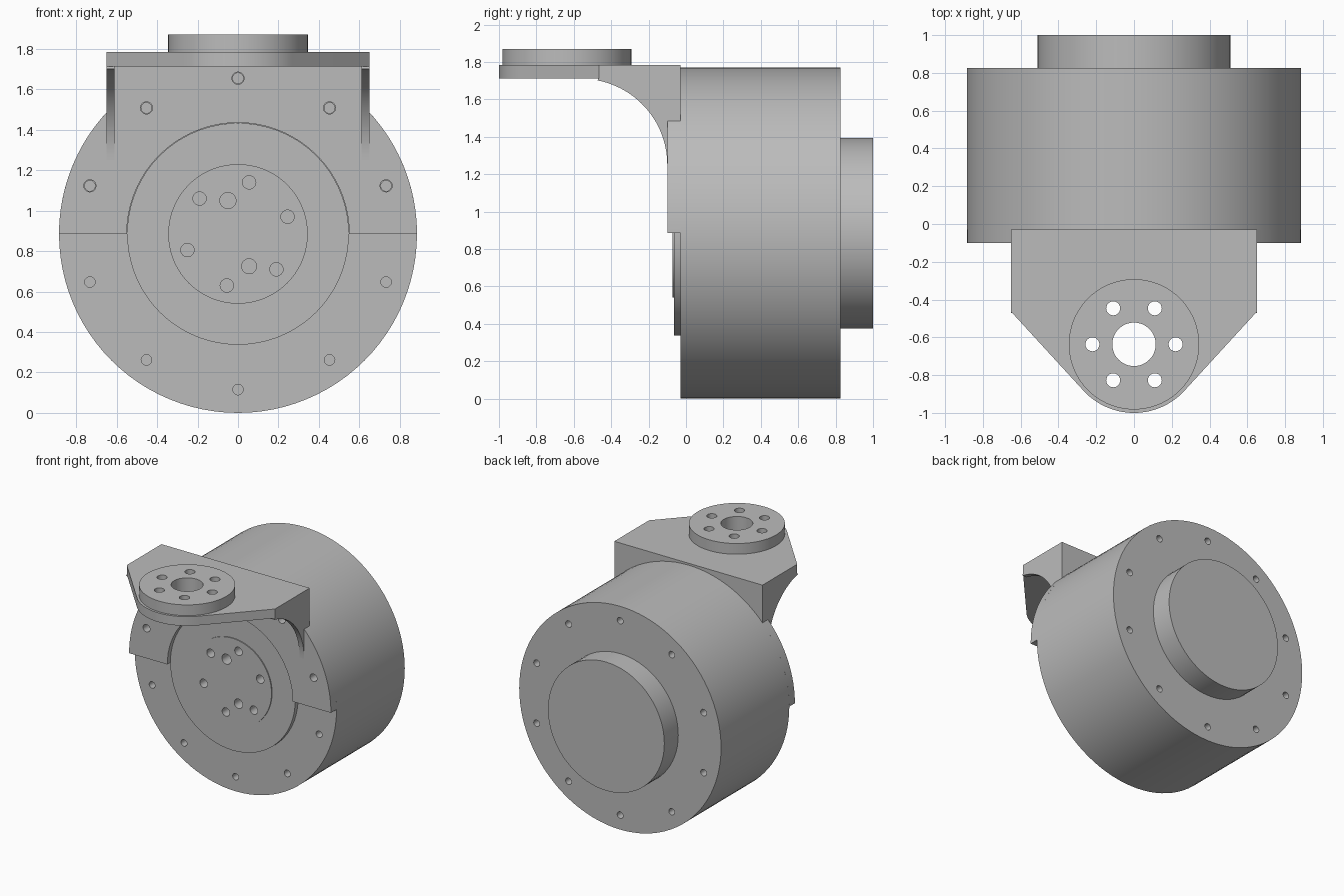
import bpy, bmesh
from math import sin, cos, pi, radians, sqrt, acos, atan2
from mathutils import Vector

if "Cube" in bpy.data.objects:
    bpy.data.objects.remove(bpy.data.objects["Cube"], do_unlink=True)

grey = bpy.data.materials.new("light grey metal")
grey.use_nodes = True
GREY = (0.5, 0.5, 0.5, 1)
grey.diffuse_color = GREY
grey.node_tree.nodes["Principled BSDF"].inputs["Base Color"].default_value = GREY

R = 0.885      # housing radius and axle height
AXES = {       # map a flat outline (u, v) and a depth d to space
    "x": lambda u, v, d: Vector((d, u, v)),
    "y": lambda u, v, d: Vector((u, d, v)),
    "z": lambda u, v, d: Vector((u, v, d)),
}


def arc(cu, cv, r, a0, a1, n):
    return [(cu + r * cos(a0 + (a1 - a0) * i / n), cv + r * sin(a0 + (a1 - a0) * i / n))
            for i in range(n + 1)]


def circle(cu, cv, r, n=72):
    return arc(cu, cv, r, 0, 2 * pi, n)[:-1]


def prism(name, outlines, axis, d0, d1):
    """Extrude one or more closed outlines from depth d0 to d1."""
    bm = bmesh.new()
    for pts in outlines:
        lo, hi = ([bm.verts.new(AXES[axis](u, v, d)) for u, v in pts] for d in (d0, d1))
        bm.faces.new(lo)
        bm.faces.new(hi[::-1])
        for i in range(len(pts)):
            j = (i + 1) % len(pts)
            bm.faces.new((lo[j], lo[i], hi[i], hi[j]))
    bmesh.ops.recalc_face_normals(bm, faces=bm.faces[:])
    mesh = bpy.data.meshes.new(name)
    bm.to_mesh(mesh)
    bm.free()
    mesh.materials.append(grey)
    ob = bpy.data.objects.new(name, mesh)
    bpy.context.collection.objects.link(ob)
    return ob


def activate(ob):
    bpy.ops.object.select_all(action="DESELECT")
    ob.select_set(True)
    bpy.context.view_layer.objects.active = ob


def drill(cutter, *targets):
    """Cut the holes into every target, then discard the cutter."""
    cutter.hide_render = True
    for ob in targets:
        activate(ob)
        mod = ob.modifiers.new("holes", "BOOLEAN")
        mod.operation, mod.solver, mod.object = "DIFFERENCE", "EXACT", cutter
        bpy.ops.object.modifier_apply(modifier=mod.name)
    bpy.data.objects.remove(cutter, do_unlink=True)


def bolt_circle(radius):
    return [circle(0.77 * cos(a), R + 0.77 * sin(a), radius, 20)
            for a in (radians(90 + 36 * k) for k in range(10))]


# Round housing, rear boss and front hub
housing = prism("housing", [circle(0, R, R, 96)], "y", -0.03, 0.825)
rear_boss = prism("rear_boss", [circle(0, R, 0.51)], "y", 0.82, 1.0)
front_hub = prism("front_hub", [circle(0, R, 0.548)], "y", -0.065, -0.03)
hub_cap = prism("hub_cap", [circle(0, R, 0.345)], "y", -0.073, -0.065)

# Upright bracket plate: upper half ring with a square shoulder on top
half, top, under = 0.65, 1.785, 1.712
corner = acos(half / R)
outline = (arc(0, R, R, 0, corner, 16) + [(half, top), (-half, top)]
           + arc(0, R, R, pi - corner, pi, 16) + arc(0, R, 0.55, pi, 0, 36))
bracket = prism("bracket_upright", [outline], "y", -0.1, -0.03)

# Horizontal arm: shoulders taper to a rounded nose around the flange
fy, nose = -0.637, 0.363
dx, dy = half, -0.465 - fy
tangent = atan2(dy, dx) - acos(nose / sqrt(dx * dx + dy * dy))
arm_outline = ([(-half, -0.1), (-half, -0.465)]
               + arc(0, fy, nose, -pi - tangent, tangent, 28)
               + [(half, -0.465), (half, -0.1)])
arm = prism("bracket_arm", [arm_outline], "z", under, top)
flange = prism("output_flange", [circle(0, fy, 0.345)], "z", top, 1.87)

# Curved side ribs under the arm
rib_outline = arc(-0.56, 1.25, 0.46, 0, radians(79), 24) + [(-0.47, under), (-0.1, under)]
ribs = [prism(side + "_rib", [rib_outline], "x", *sorted((s * 0.61, s * half)))
        for side, s in (("left", 1), ("right", -1))]

# Bolt holes around the housing, front and back
drill(prism("front_bolt_cutter", [*bolt_circle(0.026)], "y", -0.2, 0.07), housing)
drill(prism("rear_bolt_cutter", [*bolt_circle(0.026)], "y", 0.72, 0.9), housing)
drill(prism("bracket_bolt_cutter", [*bolt_circle(0.03)], "y", -0.2, 0), bracket)

# Scattered holes in the hub
hub_holes = [(-.19, 1.06, .033), (-.05, 1.05, .04), (.055, 1.14, .033), (.245, .97, .033),
             (-.25, .805, .033), (.055, .725, .037), (.19, .71, .033), (-.055, .63, .033)]
drill(prism("hub_cutter", [circle(x, z, r, 24) for x, z, r in hub_holes], "y", -0.2, 0.04),
      hub_cap, front_hub, housing)

# Through holes in the flange and arm
ring = [circle(0.22 * cos(k * pi / 3), fy + 0.22 * sin(k * pi / 3), 0.037, 24) for k in range(6)]
drill(prism("flange_cutter", ring + [circle(0, fy, 0.115, 48)], "z", 1.6, 2.0), flange, arm)

for ob in [housing, rear_boss, front_hub, hub_cap, bracket, arm, flange, *ribs]:
    activate(ob)
    bpy.ops.object.shade_smooth_by_angle(angle=radians(30))
